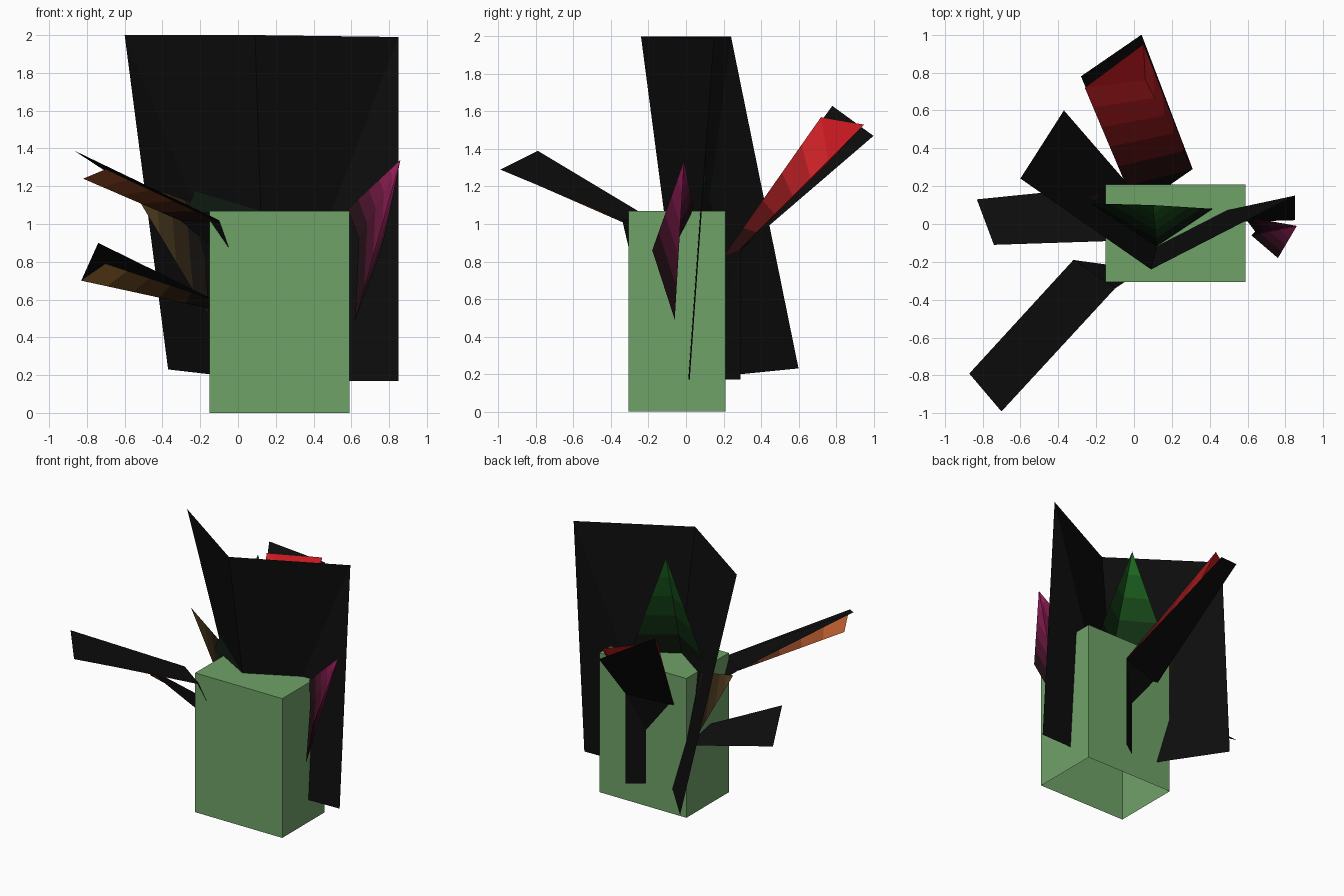
import bpy
from mathutils import Vector

if "Cube" in bpy.data.objects:
    bpy.data.objects.remove(bpy.data.objects["Cube"])

BLACK = (0.004, 0.004, 0.004)


def material(name, rgb):
    m = bpy.data.materials.get(name) or bpy.data.materials.new(name)
    m.diffuse_color = (*rgb, 1)
    m.use_nodes = True
    m.node_tree.nodes["Principled BSDF"].inputs["Base Color"].default_value = m.diffuse_color
    return m


def sheet(name, pts, faces, mats):
    """Flat-faced mesh; mats is one (name, rgb) per face."""
    me = bpy.data.meshes.new(name)
    me.from_pydata([tuple(p) for p in pts], [], faces)
    for i, (n, c) in enumerate(mats):
        me.materials.append(material(n, c))
        me.polygons[i].material_index = i
    ob = bpy.data.objects.new(name, me)
    bpy.context.collection.objects.link(ob)
    return ob


def blade(name, pts, faces):
    return sheet(name, pts, faces, [("black_leaf", BLACK)] * len(faces))


def flap(name, tip, root, rgb, bands=5):
    """Coloured sheet fading from its tip edge to a black root edge."""
    tip, root = [Vector(p) for p in tip], [Vector(p) for p in root]
    n = len(root)
    pts, faces, mats = [], [], []
    if len(tip) == 1:
        tip = tip * n
        pointed = True
    else:
        pointed = False
    for i in range(bands + 1):
        t = i / bands
        if i == 0 and pointed:
            pts.append(tip[0])
            continue
        pts += [a.lerp(b, t) for a, b in zip(tip, root)]
    start = 1 if pointed else n
    for i in range(bands):
        k = (1 - (i + 0.5) / bands) ** 1.5
        for j in range(n - 1):
            low = start + i * n + j
            if i == 0 and pointed:
                faces.append((0, low + 1, low))
            else:
                faces.append((low - n, low - n + 1, low + 1, low))
            mats.append((f"{name}_{i}", tuple(c * k + 0.004 for c in rgb)))
    return sheet(name, pts, faces, mats)


# Pot: box with an open bottom
bpy.ops.mesh.primitive_cube_add(size=1, location=(0.22, -0.048, 0.535))
pot = bpy.context.object
pot.name = "pot"
pot.scale = (0.74, 0.515, 1.07)
bpy.ops.object.transform_apply(location=False, rotation=False, scale=True)
import bmesh
bm = bmesh.new()
bm.from_mesh(pot.data)
bmesh.ops.delete(bm, geom=[f for f in bm.faces if f.normal.z < -0.5], context='FACES')
bm.to_mesh(pot.data)
bm.free()
pot.data.materials.append(material("pot_green", (0.16, 0.36, 0.14)))

# Tall folded leaf
blade("tall_leaf",
      [(0.15, 0, 0.17), (0.09, -0.24, 2), (0.85, 0.15, 1.99),
       (0.85, 0.02, 0.17), (-0.6, 0.24, 2), (-0.37, 0.6, 0.23)],
      [(0, 2, 1), (0, 3, 2), (0, 1, 4), (0, 4, 5)])
flap("green_flap", [(0.1, 0.1, 1.89)],
     [(-0.28, 0.11, 1.06), (0.12, -0.12, 1.06), (0.42, 0.08, 1.06)],
     (0.01, 0.16, 0.015))

# Back leaf with a stalk behind the pot
blade("back_leaf",
      [(0.04, 1.0, 1.47), (-0.28, 0.78, 1.63), (-0.04, 0.2, 0.83),
       (0.31, 0.29, 0.86), (0.31, 0.29, 0.17), (0.18, 0.2, 0.17),
       (0.18, 0.2, 0.55)],
      [(0, 1, 2, 3), (3, 2, 6), (3, 6, 5, 4)])
flap("red_flap", [(-0.26, 0.72, 1.57), (0.06, 0.76, 1.33), (0.05, 0.95, 1.53)],
     [(-0.04, 0.2, 0.83), (0.31, 0.29, 0.86), (0.31, 0.29, 0.87)],
     (0.75, 0.015, 0.02))
sheet("red_tip", [(-0.26, 0.72, 1.57), (0.06, 0.76, 1.33), (0.05, 0.95, 1.53)],
      [(0, 1, 2)], [("red_tip", (0.6, 0.01, 0.015))])

# Left lower leaf
blade("left_leaf",
      [(-0.74, -0.11, 0.9), (-0.83, 0.13, 0.7), (-0.14, 0.2, 0.55),
       (-0.13, -0.09, 0.6), (-0.1, 0.08, 0.2), (-0.1, -0.03, 0.2)],
      [(0, 1, 2, 3), (3, 2, 4, 5)])
flap("amber_flap", [(-0.83, 0.13, 0.7), (-0.7, 0.0, 0.79)],
     [(-0.14, 0.2, 0.55), (-0.13, -0.09, 0.6)], (0.4, 0.18, 0.03))

# Front left leaf
blade("front_leaf",
      [(-0.87, -0.79, 1.39), (-0.7, -0.99, 1.29), (-0.1, -0.34, 1.02),
       (-0.32, -0.19, 1.03), (-0.04, -0.3, 0.85), (-0.1, -0.22, 0.85)],
      [(0, 1, 2, 3), (3, 2, 4, 5)])
flap("orange_flap", [(-0.82, -0.75, 1.24), (-0.7, -0.98, 1.29)],
     [(-0.31, -0.19, 1.02), (-0.1, -0.34, 1.01)], (0.6, 0.13, 0.03))

# Brown spike on the left and magenta petal on the right
flap("brown_flap", [(-0.59, 0.27, 1.235)],
     [(-0.2, 0.12, 1.1), (-0.15, 0.2, 0.5)], (0.13, 0.07, 0.015))
flap("magenta_flap", [(0.86, -0.01, 1.34)],
     [(0.76, -0.18, 0.86), (0.62, -0.06, 0.49), (0.64, -0.04, 0.92), (0.58, 0.04, 1.08)],
     (0.35, 0.01, 0.11))
